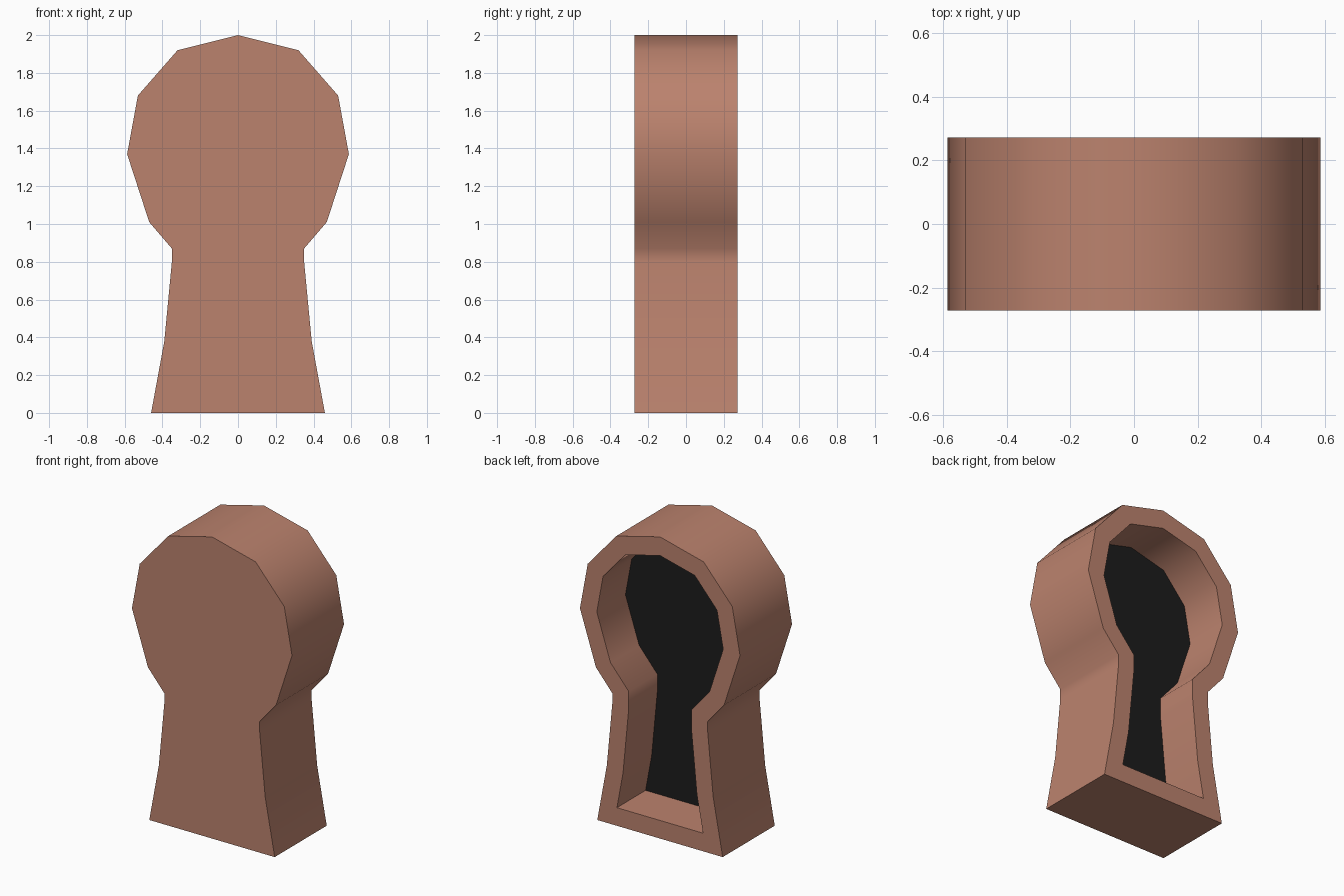
import bpy, bmesh, math

if "Cube" in bpy.data.objects:
    bpy.data.objects.remove(bpy.data.objects["Cube"])

HALF_DEPTH = 0.2725
RIM = 0.12
POCKET = 0.30


def material(name, rgb):
    m = bpy.data.materials.new(name)
    m.diffuse_color = (*rgb, 1.0)
    m.use_nodes = True
    m.node_tree.nodes["Principled BSDF"].inputs["Base Color"].default_value = m.diffuse_color
    return m


clay = material("clay brown", (0.50, 0.225, 0.155))
dark = material("near black", (0.012, 0.012, 0.012))

# Right half of the keyhole outline, mirrored for the left
half = [(0.46, 0), (0.39, 0.38), (0.35, 0.80), (0.35, 0.87), (0.47, 1.01),
        (0.587, 1.37), (0.53, 1.68), (0.32, 1.92)]
outline = half + [(0, 2.0)] + [(-x, z) for x, z in reversed(half)]

# Solid keyhole body
bm = bmesh.new()
front = bm.faces.new([bm.verts.new((x, -HALF_DEPTH, z)) for x, z in outline])
ext = bmesh.ops.extrude_face_region(bm, geom=[front], use_keep_orig=True)
back_verts = [g for g in ext["geom"] if isinstance(g, bmesh.types.BMVert)]
bmesh.ops.translate(bm, verts=back_verts, vec=(0, 2 * HALF_DEPTH, 0))
bmesh.ops.recalc_face_normals(bm, faces=bm.faces[:])

# Even rim on the back, then a pocket with a dark floor
back = max(bm.faces, key=lambda f: f.calc_center_median().y)
bmesh.ops.inset_region(bm, faces=[back], thickness=RIM, use_even_offset=True)
ext = bmesh.ops.extrude_discrete_faces(bm, faces=[back])
floor = ext["faces"][0]
bmesh.ops.translate(bm, verts=floor.verts[:], vec=(0, -POCKET, 0))
floor.material_index = 1

mesh = bpy.data.meshes.new("keyhole_frame")
bm.to_mesh(mesh)
bm.free()
mesh.materials.append(clay)
mesh.materials.append(dark)
body = bpy.data.objects.new("keyhole_frame", mesh)
bpy.context.collection.objects.link(body)

# Soft sides, crisp rims
bpy.context.view_layer.objects.active = body
body.select_set(True)
bpy.ops.object.shade_smooth_by_angle(angle=math.radians(50))
